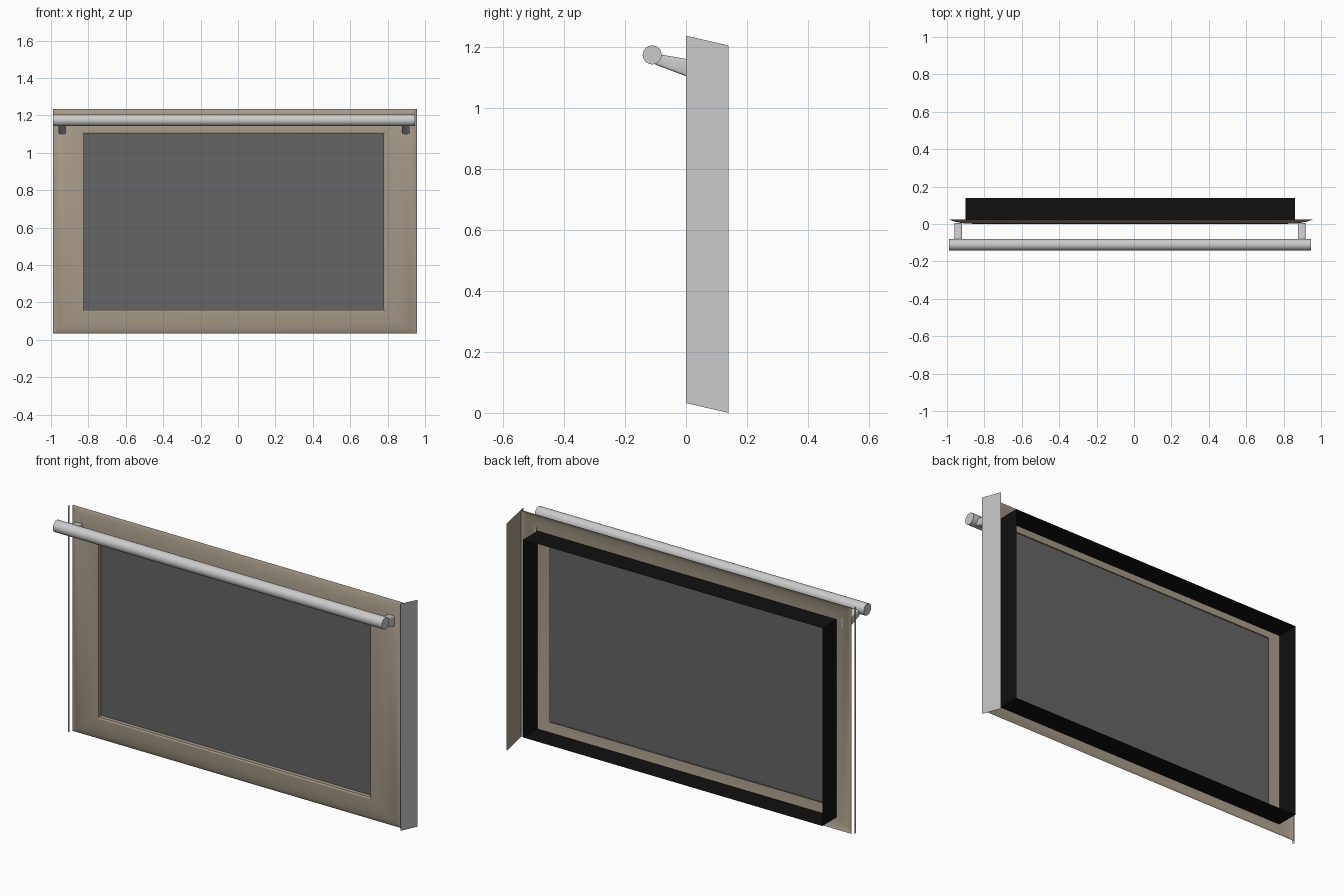
import bpy, bmesh, math
from mathutils import Matrix

if "Cube" in bpy.data.objects:
    bpy.data.objects.remove(bpy.data.objects["Cube"])


def material(name, rgb):
    m = bpy.data.materials.new(name)
    m.diffuse_color = (*rgb, 1)
    m.use_nodes = True
    m.node_tree.nodes["Principled BSDF"].inputs["Base Color"].default_value = m.diffuse_color
    return m


BROWN = material("brown_enamel", (0.39, 0.33, 0.25))
GLASS = material("dark_glass", (0.13, 0.13, 0.13))
BLACK = material("black_seal", (0.005, 0.005, 0.005))


def finish(name, bm, mat=None, smooth=None):
    me = bpy.data.meshes.new(name)
    bm.to_mesh(me)
    bm.free()
    ob = bpy.data.objects.new(name, me)
    bpy.context.collection.objects.link(ob)
    if mat:
        me.materials.append(mat)
    if smooth:
        bpy.ops.object.select_all(action='DESELECT')
        ob.select_set(True)
        bpy.context.view_layer.objects.active = ob
        bpy.ops.object.shade_smooth_by_angle(angle=math.radians(smooth))
    return ob


def rings(name, loops, mat, smooth=None):
    """Skin nested rectangles given as (x0, x1, z0, z1, y)."""
    bm = bmesh.new()
    vs = [[bm.verts.new(p) for p in ((a, y, c), (b, y, c), (b, y, d), (a, y, d))]
          for a, b, c, d, y in loops]
    for r, s in zip(vs, vs[1:]):
        for i in range(4):
            j = (i + 1) % 4
            bm.faces.new((r[i], r[j], s[j], s[i]))
    return finish(name, bm, mat, smooth)


def side_sheet(name, x, yz, mat=None):
    """Flat sheet standing in the plane x = const."""
    bm = bmesh.new()
    bm.faces.new([bm.verts.new((x, y, z)) for y, z in yz])
    return finish(name, bm, mat)


# Door frame: gently crowned face with a recessed lip round the window
WIN = (-0.83, 0.785, 0.152, 1.108)
OUT = (-0.99, 0.957, 0.033, 1.235)


def between(t, y):
    return tuple(o + (w - o) * t for o, w in zip(OUT, WIN)) + (y,)


rings("door_frame", [between(0, 0.024), between(0.2, 0.012), between(0.5, 0.003),
                     between(1, 0.0), (-0.823, 0.778, 0.159, 1.101, 0.004),
                     (-0.823, 0.778, 0.159, 1.101, 0.028)], BROWN, 25)

# Window glass
bm = bmesh.new()
bm.faces.new([bm.verts.new(p) for p in ((-0.83, 0.026, 0.152), (0.785, 0.026, 0.152),
                                        (0.785, 0.026, 1.108), (-0.83, 0.026, 1.108))])
finish("window_glass", bm, GLASS)

# Open seal box behind the frame
rings("rear_seal", [(-0.9, 0.86, 0.095, 1.147, 0.02), (-0.9, 0.86, 0.095, 1.147, 0.14)], BLACK)

# Slanted right side sheet with its coloured inside, and the narrow left edge strip
side = [(0, 0.032), (0.14, 0.0), (0.14, 1.205), (0, 1.237)]
side_sheet("right_side_panel", 0.958, side)
side_sheet("right_side_lining", 0.955, side[::-1], BROWN)
side_sheet("left_edge_strip", -1.0, [(0, 0.032), (0, 1.237), (0.013, 1.234), (0.013, 0.029)])

# Handle bar
bm = bmesh.new()
bmesh.ops.create_cone(bm, cap_ends=True, segments=32, radius1=0.031, radius2=0.031, depth=1.935,
                      matrix=Matrix.Translation((-0.022, -0.111, 1.174)) @ Matrix.Rotation(math.pi / 2, 4, 'Y'))
finish("handle_bar", bm, None, 40)

# Handle brackets, sloping down from the bar to the frame
for label, cx in (("left", -0.939), ("right", 0.897)):
    bm = bmesh.new()
    prof = [(-0.10, 1.178), (-0.10, 1.142), (0.006, 1.102), (0.006, 1.16)]
    f = bm.faces.new([bm.verts.new((cx - 0.02, y, z)) for y, z in prof])
    ext = bmesh.ops.extrude_face_region(bm, geom=[f])
    bmesh.ops.translate(bm, vec=(0.04, 0, 0),
                        verts=[g for g in ext["geom"] if isinstance(g, bmesh.types.BMVert)])
    long_edges = [e for e in bm.edges if abs(e.verts[0].co.y - e.verts[1].co.y) > 0.05]
    bmesh.ops.bevel(bm, geom=long_edges, offset=0.008, segments=3, affect='EDGES', profile=0.5)
    bmesh.ops.recalc_face_normals(bm, faces=bm.faces)
    finish(label + "_handle_bracket", bm, None, 40)
